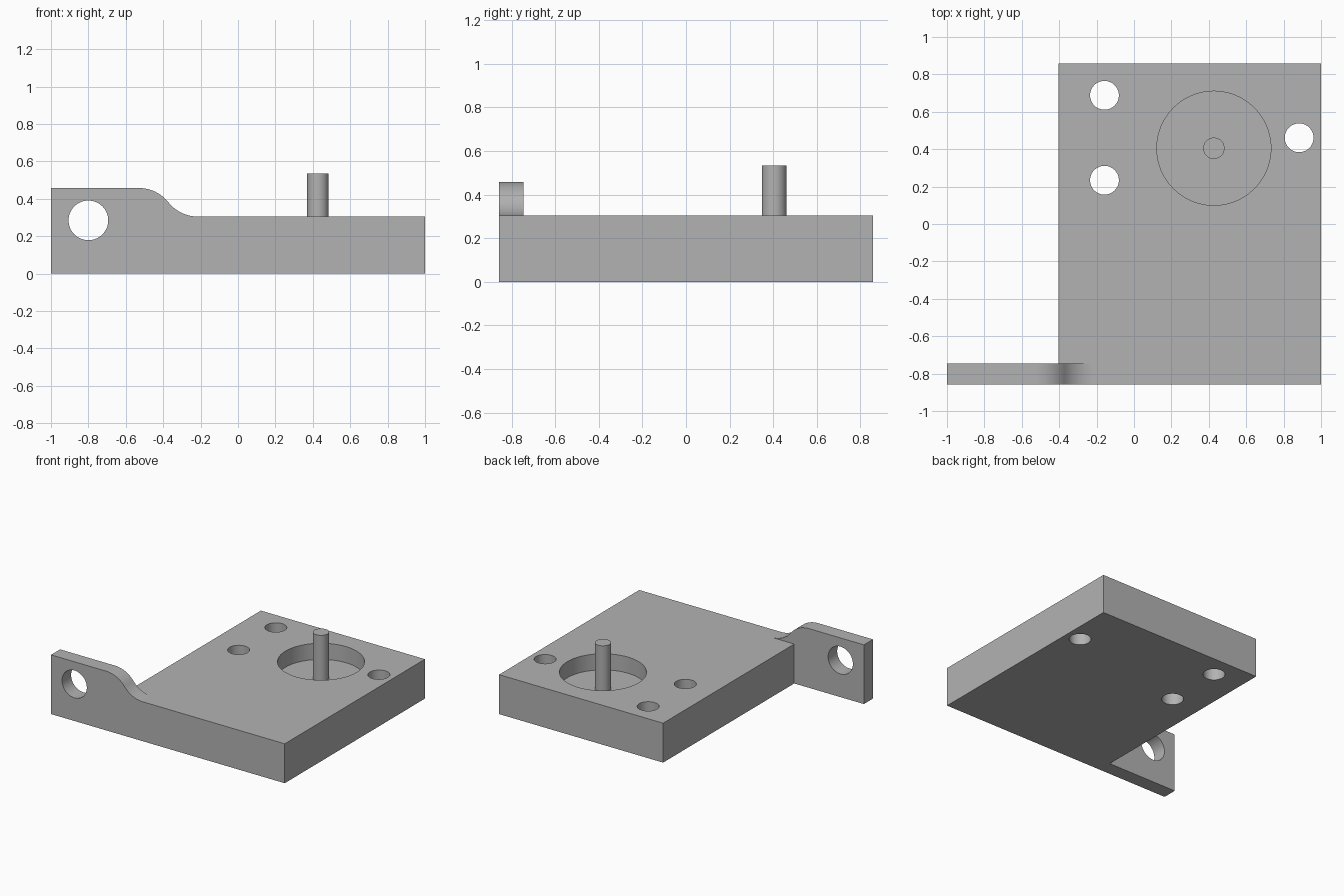
import bpy
import bmesh
import math
from math import sin, cos, radians
from mathutils import Vector

cube = bpy.data.objects.get("Cube")
if cube:
    bpy.data.objects.remove(cube, do_unlink=True)

# Main sizes
RIGHT, LEFT_EDGE, HALF_Y = 1.0, -0.404, 0.857
PLATE_TOP, TAB_TOP, TAB_BACK = 0.305, 0.458, -0.746
POCKET_FLOOR, PIN_TOP = 0.18, 0.535
PIN_X, PIN_Y = 0.427, 0.405

grey = bpy.data.materials.new("plain grey")
grey.use_nodes = True
colour = (0.45, 0.45, 0.45, 1)
grey.diffuse_color = colour
grey.node_tree.nodes["Principled BSDF"].inputs["Base Color"].default_value = colour


def prism(name, points, offset):
    """Solid made by sweeping a flat outline along an offset."""
    bm = bmesh.new()
    face = bm.faces.new([bm.verts.new(p) for p in points])
    swept = bmesh.ops.extrude_face_region(bm, geom=[face])["geom"]
    verts = [g for g in swept if isinstance(g, bmesh.types.BMVert)]
    bmesh.ops.translate(bm, verts=verts, vec=Vector(offset))
    bmesh.ops.recalc_face_normals(bm, faces=bm.faces[:])
    mesh = bpy.data.meshes.new(name)
    bm.to_mesh(mesh)
    bm.free()
    mesh.materials.append(grey)
    obj = bpy.data.objects.new(name, mesh)
    bpy.context.collection.objects.link(obj)
    return obj


def rod(name, x, y, radius, z0, z1, sides=64):
    """Upright cylinder."""
    ring = [(x + radius * cos(math.tau * i / sides),
             y + radius * sin(math.tau * i / sides), z0) for i in range(sides)]
    return prism(name, ring, (0, 0, z1 - z0))


def activate(obj):
    bpy.ops.object.select_all(action='DESELECT')
    obj.select_set(True)
    bpy.context.view_layer.objects.active = obj


def combine(target, helper, operation):
    """Apply one boolean and discard its helper."""
    helper.hide_render = True
    activate(target)
    mod = target.modifiers.new(helper.name, 'BOOLEAN')
    mod.operation, mod.solver, mod.object = operation, 'EXACT', helper
    bpy.ops.object.modifier_apply(modifier=mod.name)
    bpy.data.objects.remove(helper, do_unlink=True)


# Base plate
plate = prism("base_plate", [(LEFT_EDGE, -HALF_Y, 0), (RIGHT, -HALF_Y, 0),
                             (RIGHT, HALF_Y, 0), (LEFT_EDGE, HALF_Y, 0)],
              (0, 0, PLATE_TOP))

# Side tab: its top flows down to the plate in two tangent arcs
mid_x, run, steps = -0.372, 0.158, 12
drop = (TAB_TOP - PLATE_TOP) / 2
sweep = 2 * math.atan(drop / run)
radius = run / sin(sweep)
angles = [sweep * i / steps for i in range(steps + 1)]
crest = [(mid_x - run + radius * sin(a), TAB_TOP - radius * (1 - cos(a)))
         for a in angles]
valley = [(mid_x + run - radius * sin(a), PLATE_TOP + radius * (1 - cos(a)))
          for a in reversed(angles[:-1])]
outline = [(-1, 0), (-1, TAB_TOP)] + crest + valley + [(mid_x + run, 0)]
tab = prism("tab", [(x, -HALF_Y, z) for x, z in outline],
            (0, TAB_BACK + HALF_Y, 0))
combine(plate, tab, 'UNION')

# Mounting holes and round pocket
for x, y in [(-0.158, 0.688), (-0.158, 0.234), (0.883, 0.461)]:
    combine(plate, rod("mounting_hole", x, y, 0.077, -0.1, 0.5), 'DIFFERENCE')
combine(plate, rod("pocket", PIN_X, PIN_Y, 0.305, POCKET_FLOOR, 0.5, 96),
        'DIFFERENCE')

# Hole through the tab
ring = [(-0.8 + 0.106 * cos(math.tau * i / 64), -1,
         0.285 + 0.106 * sin(math.tau * i / 64)) for i in range(64)]
combine(plate, prism("tab_hole", ring, (0, 0.5, 0)), 'DIFFERENCE')

# Pin standing in the pocket
pin = rod("centre_pin", PIN_X, PIN_Y, 0.057, POCKET_FLOOR - 0.02, PIN_TOP)

for part in (plate, pin):
    activate(part)
    bpy.ops.object.shade_smooth_by_angle(angle=radians(30))
